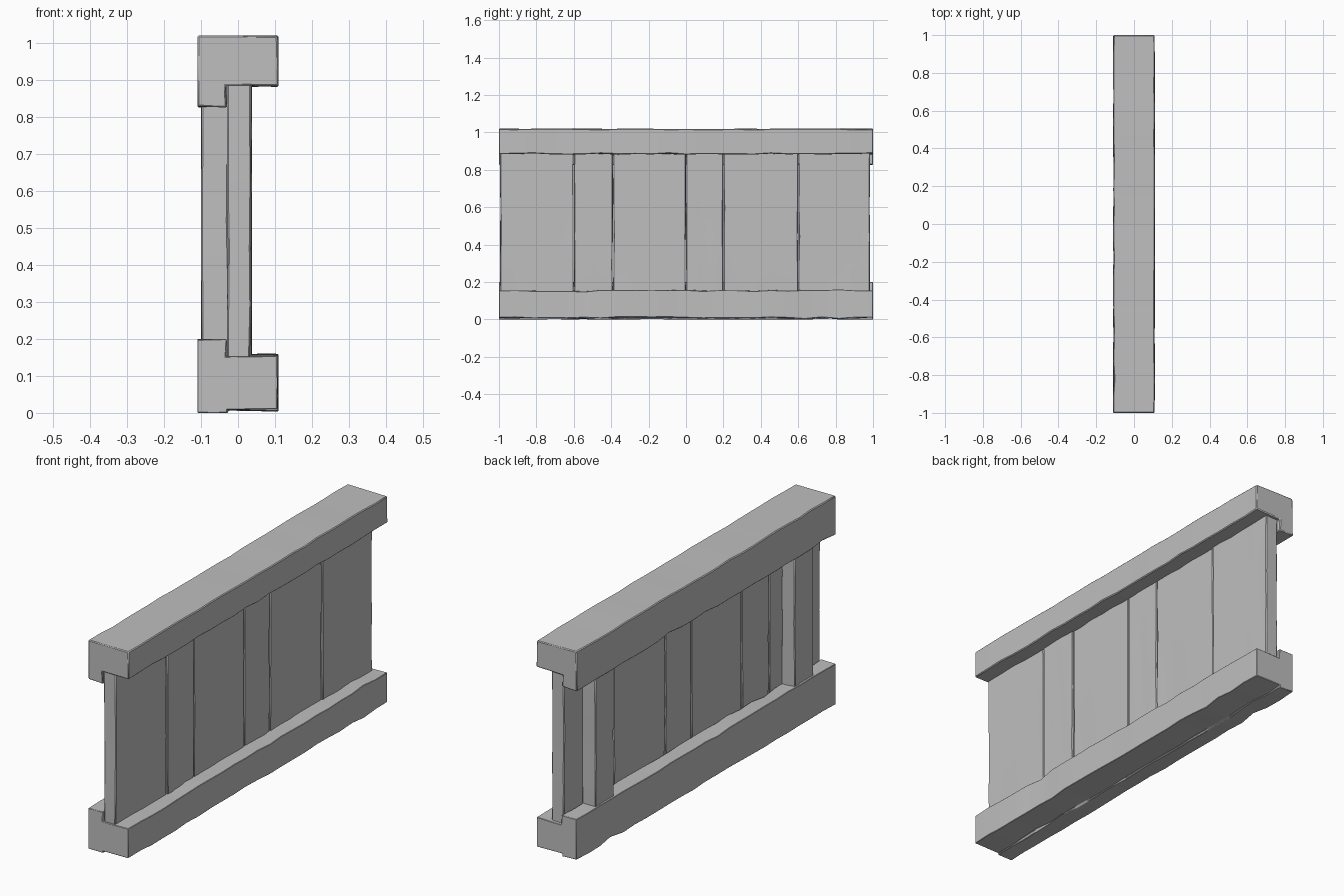
import bpy
import bmesh
import random

random.seed(7)

cube = bpy.data.objects.get("Cube")
if cube:
    bpy.data.objects.remove(cube, do_unlink=True)

wood = bpy.data.materials.new("weathered grey")
wood.use_nodes = True
GREY = (0.52, 0.52, 0.52, 1.0)
wood.diffuse_color = GREY
wood.node_tree.nodes["Principled BSDF"].inputs["Base Color"].default_value = GREY


def along_y(a, b, t):
    return (a, t, b)


def along_z(a, b, t):
    return (a, b, t)


def sweep(name, profile, start, end, steps, place, wear, chip=0.0):
    """Sweep a cross-section along one axis, wearing its corners inwards."""
    lo = [min(p[i] for p in profile) for i in (0, 1)]
    hi = [max(p[i] for p in profile) for i in (0, 1)]
    bm = bmesh.new()
    rings = []
    for s in range(steps + 1):
        f = s / steps
        ring = []
        for a, b in profile:
            amount = wear(f)
            if 0 < s < steps and random.random() < chip:
                amount *= 3
            a2 = min(hi[0], max(lo[0], a + random.uniform(-amount, amount)))
            b2 = min(hi[1], max(lo[1], b + random.uniform(-amount, amount)))
            ring.append(bm.verts.new(place(a2, b2, start + (end - start) * f)))
        rings.append(ring)
    n = len(profile)
    for r0, r1 in zip(rings, rings[1:]):
        for i in range(n):
            j = (i + 1) % n
            bm.faces.new((r0[i], r0[j], r1[j], r1[i]))
    bm.faces.new(rings[0])
    bm.faces.new(rings[-1])
    bmesh.ops.recalc_face_normals(bm, faces=bm.faces)
    mesh = bpy.data.meshes.new(name)
    bm.to_mesh(mesh)
    bm.free()
    mesh.materials.append(wood)
    obj = bpy.data.objects.new(name, mesh)
    bpy.context.collection.objects.link(obj)
    bpy.ops.object.select_all(action='DESELECT')
    obj.select_set(True)
    bpy.context.view_layer.objects.active = obj
    bpy.ops.object.shade_smooth_by_angle(angle=0.6)
    bevel = obj.modifiers.new("worn edges", 'BEVEL')
    bevel.width = 0.004
    bevel.segments = 1
    bevel.limit_method = 'ANGLE'
    bevel.angle_limit = 0.9
    return obj


def board(x0, x1, y0, y1, cuts):
    """Rectangular section with extra points across both wide faces."""
    ys = [y0 + (y1 - y0) * i / cuts for i in range(cuts + 1)]
    return [(x0, y) for y in ys] + [(x1, y) for y in reversed(ys)]


# L-shaped rails running the whole length
BACK, STEP, FRONT = -0.11, -0.03, 0.11
bottom = [(BACK, 0), (STEP, 0), (STEP, 0.01), (FRONT, 0.01),
          (FRONT, 0.155), (STEP, 0.155), (STEP, 0.2), (BACK, 0.2)]
top = [(BACK, 0.825), (STEP, 0.825), (STEP, 0.885), (FRONT, 0.885),
       (FRONT, 1.02), (BACK, 1.02)]
for name, section in (("bottom_rail", bottom), ("top_rail", top)):
    sweep(name, section, -1, 1, 22, along_y, lambda f: 0.004, chip=0.08)

# Upright planks, carved more deeply near the foot
seams = [-0.995, -0.6, -0.39, 0.0, 0.2, 0.6, 0.985]
for i, (y0, y1) in enumerate(zip(seams, seams[1:])):
    front = 0.036 + random.uniform(-0.003, 0.003)
    sweep(f"plank_{i + 1}", board(-0.03, front, y0 + 0.001, y1 - 0.001, 6),
          0.14, 0.9, 5, along_z, lambda f: 0.001 + 0.004 * (1 - f))

# Two battens standing on the back of the planks
for side, y in (("front", -0.77), ("rear", 0.77)):
    sweep(f"{side}_batten", board(-0.1, -0.025, y - 0.072, y + 0.072, 2),
          0.19, 0.835, 6, along_z, lambda f: 0.003)
